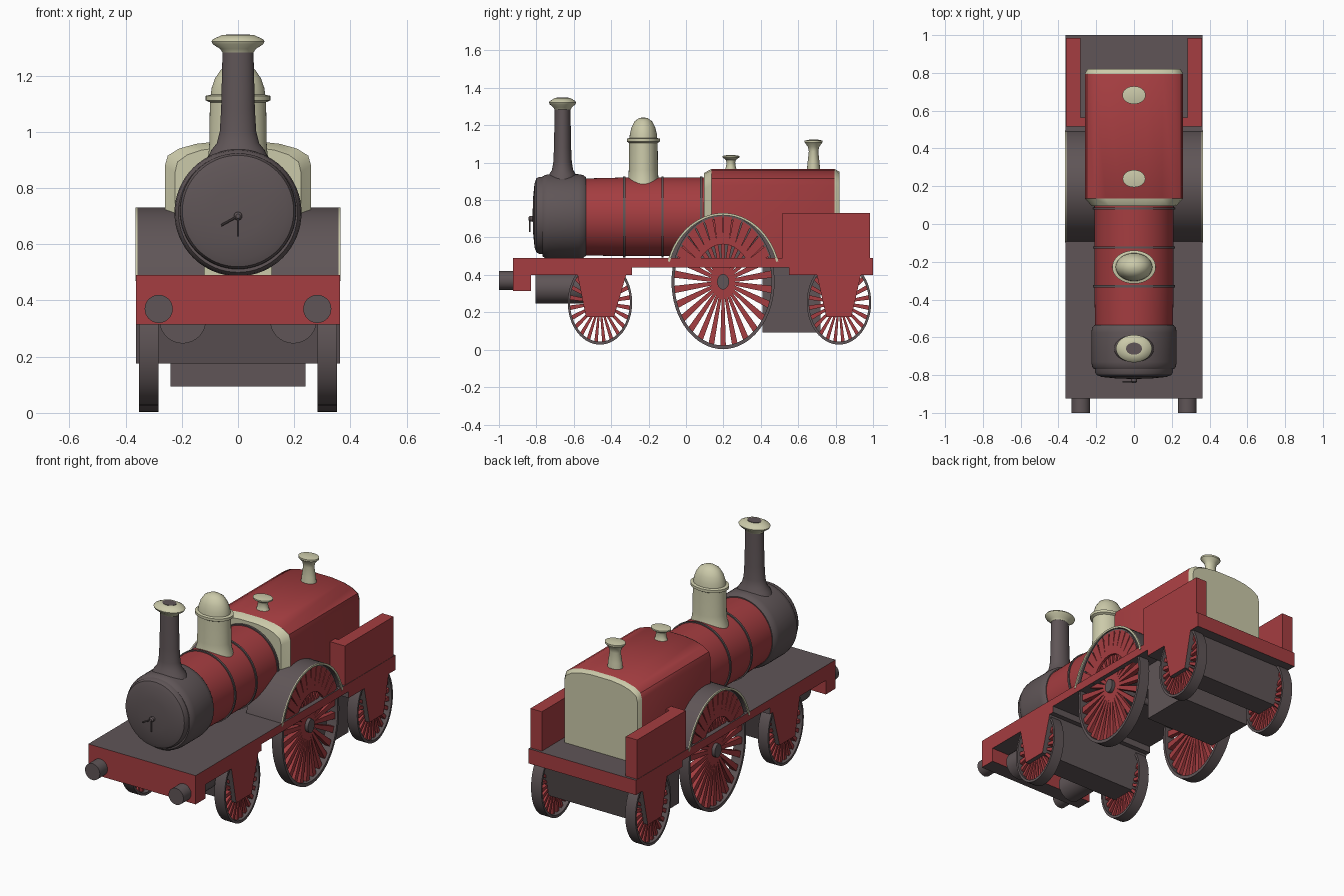
import bpy, bmesh, math
from mathutils import Vector

if "Cube" in bpy.data.objects:
    bpy.data.objects.remove(bpy.data.objects["Cube"])

def mat(name, c):
    m = bpy.data.materials.new(name)
    m.diffuse_color = (*c, 1)
    m.use_nodes = True
    m.node_tree.nodes["Principled BSDF"].inputs["Base Color"].default_value = m.diffuse_color
    return m

RED = mat("red paint", (0.376, 0.047, 0.052))
DARK = mat("dark iron", (0.115, 0.091, 0.095))
CREAM = mat("cream metal", (0.60, 0.59, 0.40))
SQ = 0.765  # everything round is squeezed along the length

def finish(bm, name, *mats, smooth=True):
    bmesh.ops.recalc_face_normals(bm, faces=bm.faces)
    me = bpy.data.meshes.new(name)
    bm.to_mesh(me)
    bm.free()
    for m in mats:
        me.materials.append(m)
    ob = bpy.data.objects.new(name, me)
    bpy.context.collection.objects.link(ob)
    if smooth:
        bpy.ops.object.select_all(action='DESELECT')
        ob.select_set(True)
        bpy.context.view_layer.objects.active = ob
        bpy.ops.object.shade_smooth_by_angle(angle=math.radians(35))
    return ob

def lathe(name, prof, loc, axis, m, sq=1.0, n=48, closed=False):
    """Spin (radius, height) points round an axis; sq squeezes along y."""
    bm = bmesh.new()
    rings = []
    for r, h in prof:
        ring = []
        for i in range(n):
            a = 2 * math.pi * i / n
            c, s = r * math.cos(a), r * math.sin(a)
            p = {'x': (h, c * sq, s), 'y': (c, h, s), 'z': (c, s * sq, h)}[axis]
            ring.append(bm.verts.new(Vector(p) + Vector(loc)))
        rings.append(ring)
    pairs = list(zip(rings, rings[1:]))
    if closed:
        pairs.append((rings[-1], rings[0]))
    for a, b in pairs:
        for i in range(n):
            j = (i + 1) % n
            bm.faces.new((a[i], a[j], b[j], b[i]))
    if not closed:
        bm.faces.new(rings[0])
        bm.faces.new(rings[-1])
    return finish(bm, name, m)

def add_prism(bm, pts, x0, x1):
    """Extrude a (y, z) outline from x0 to x1."""
    a = [bm.verts.new((x0, y, z)) for y, z in pts]
    b = [bm.verts.new((x1, y, z)) for y, z in pts]
    bm.faces.new(a)
    bm.faces.new(b)
    for i in range(len(pts)):
        j = (i + 1) % len(pts)
        bm.faces.new((a[i], a[j], b[j], b[i]))

def box(name, x, y, z, m):
    bm = bmesh.new()
    add_prism(bm, [(y[0], z[0]), (y[1], z[0]), (y[1], z[1]), (y[0], z[1])], *x)
    return finish(bm, name, m, smooth=False)

def spokes(name, cy, cz, r0, r1, w0, w1, angles, x0, x1):
    bm = bmesh.new()
    for a in angles:
        c, s = math.cos(a), math.sin(a)
        pts = [(r0, -w0), (r1, -w1), (r1, w1), (r0, w0)]
        add_prism(bm, [(cy + SQ * (r * c - w * s), cz + r * s + w * c) for r, w in pts], x0, x1)
    return finish(bm, name, RED, smooth=False)

def wheel(name, side, cy, cz, r, rim, n):
    x0, x1 = 0.283 * side, 0.352 * side
    lathe(name + "_tyre", [(r - rim, x0), (r, x0), (r, x1), (r - rim, x1)],
          (0, cy, cz), 'x', DARK, SQ, 64, True)
    spokes(name + "_spokes", cy, cz, r * 0.08, r - rim * 0.7, r * 0.022, r * 0.055,
           [2 * math.pi * (i + 0.5) / n for i in range(n)], 0.305 * side, 0.335 * side)
    h = r * 0.115
    lathe(name + "_hub", [(h, 0.29 * side), (h, 0.356 * side)], (0, cy, cz), 'x', DARK, SQ, 24)

# frame: one side outline across the full width, red sides and ends, dark top and underside
outline = [(-.925, .49), (-.925, .315), (-.83, .315), (-.83, .40), (-.58, .40), (-.535, .175),
           (-.385, .175), (-.32, .40), (-.29, .40), (-.29, .44), (.55, .44), (.55, .40),
           (.70, .40), (.75, .175), (.885, .175), (.935, .40), (1, .40), (1, .49)]
bm = bmesh.new()
add_prism(bm, outline, -0.362, 0.362)
bmesh.ops.recalc_face_normals(bm, faces=bm.faces)
for f in bm.faces:
    c = f.calc_center_median()
    end = abs(f.normal.y) > 0.99 and (c.y < -0.8 or c.y > 0.99)
    f.material_index = 0 if abs(f.normal.x) > 0.9 or end else 1
finish(bm, "frame", RED, DARK, smooth=False)

# wheels, splashers, bunkers, buffers and cylinders on both sides
CY, CZ = 0.198, 0.363
for side, tag in ((1, "right"), (-1, "left")):
    wheel(tag + "_driving_wheel", side, CY, CZ, 0.36, 0.02, 26)
    wheel(tag + "_front_wheel", side, -0.46, 0.252, 0.225, 0.016, 24)
    wheel(tag + "_rear_wheel", side, 0.818, 0.252, 0.225, 0.016, 24)

    # splasher: solid inner part, thin cover over the wheel, cream edging
    a0 = math.asin(0.11 / 0.368)
    arc = [a0 + (math.pi - 2 * a0) * i / 32 for i in range(33)]
    def ell(r, ry):
        return [(CY + ry * math.cos(a), CZ + r * math.sin(a)) for a in arc]
    outer, inner = ell(0.368, 0.31), ell(0.361, 0.30)
    for part, pts, xa, xb, m in (("splasher_body", outer, 0.12, 0.29, DARK),
                                 ("splasher_cover", outer + inner[::-1], 0.29, 0.358, DARK),
                                 ("splasher_edging", outer + ell(0.356, 0.298)[::-1], 0.358, 0.364, CREAM)):
        bm = bmesh.new()
        add_prism(bm, pts, xa * side, xb * side)
        finish(bm, tag + "_" + part, m)
    spokes(tag + "_splasher_slats", CY, CZ, 0.2, 0.35, 0.021, 0.029,
           [math.radians(28 + 124 * i / 11) for i in range(12)], 0.34 * side, 0.354 * side)

    box(tag + "_bunker", (0.283 * side, 0.36 * side), (0.515, 0.985), (0.48, 0.73), RED)
    box(tag + "_bunker_front", (0.24 * side, 0.29 * side), (0.515, 0.565), (0.48, 0.73), RED)
    lathe(tag + "_buffer", [(0.05, -1.0), (0.05, -0.92)], (0.282 * side, 0, 0.37), 'y', DARK, n=32)
    lathe(tag + "_cylinder", [(0.083, -0.805), (0.083, -0.45)], (0.197 * side, 0, 0.33), 'y', DARK, n=32)

# axles and ash pan
for name, y, z in (("driving_axle", CY, CZ), ("front_axle", -0.46, 0.252), ("rear_axle", 0.818, 0.252)):
    lathe(name, [(0.022, -0.3), (0.022, 0.3)], (0, y, z), 'x', DARK, SQ, 16)
box("ash_pan", (-0.24, 0.24), (0.41, 0.72), (0.093, 0.46), DARK)

# boiler, bands, smokebox and door
BZ = 0.71
lathe("boiler", [(0.205, -0.56), (0.21, -0.35), (0.21, 0.12)], (0, 0, BZ), 'y', RED, n=64)
for i, y in enumerate((-0.33, -0.125, 0.082)):
    lathe(f"boiler_band_{i + 1}", [(0.2, y - .006), (0.217, y - .006), (0.217, y + .006), (0.2, y + .006)],
          (0, 0, BZ), 'y', DARK, n=64, closed=True)
lathe("smokebox", [(0.212, -0.768), (0.222, -0.755), (0.226, -0.73), (0.226, -0.575), (0.222, -0.55), (0.21, -0.535)],
      (0, 0, BZ + 0.002), 'y', DARK, n=64)
lathe("smokebox_door", [(0.207, -0.76), (0.206, -0.785), (0.198, -0.8), (0.17, -0.81), (0.09, -0.818), (0.01, -0.82)],
      (0, 0, 0.718), 'y', DARK, n=64)
lathe("door_knob", [(0.015, -0.81), (0.015, -0.835), (0.008, -0.842)], (0, 0, 0.70), 'y', DARK, n=16)

# two thin door handles
for i, (dx, dz) in enumerate(((-0.06, -0.033), (0, -0.072))):
    d = Vector((dx, 0, dz))
    bm = bmesh.new()
    bmesh.ops.create_cone(bm, cap_ends=True, segments=8, radius1=0.004, radius2=0.004, depth=d.length)
    bm.transform(d.to_track_quat('Z', 'Y').to_matrix().to_4x4())
    bmesh.ops.translate(bm, verts=bm.verts, vec=Vector((0, -0.836, 0.70)) + d / 2)
    finish(bm, f"door_handle_{i + 1}", DARK)

# chimney and cap
lathe("chimney", [(0.115, 0.89), (0.095, 0.935), (0.075, 0.96), (0.065, 1.0), (0.06, 1.08), (0.055, 1.29)],
      (0, -0.66, 0), 'z', DARK, SQ)
lathe("chimney_cap", [(0.056, 1.283), (0.064, 1.295), (0.09, 1.312), (0.095, 1.322), (0.088, 1.33), (0.055, 1.345), (0.04, 1.345)],
      (0, -0.66, 0), 'z', CREAM, SQ)
lathe("chimney_mouth", [(0.042, 1.33), (0.042, 1.347)], (0, -0.66, 0), 'z', DARK, SQ)

# steam dome
lathe("steam_dome", [(0.12, 0.87), (0.105, 0.92), (0.102, 0.96), (0.1, 1.105), (0.115, 1.112), (0.115, 1.128),
                     (0.097, 1.132), (0.094, 1.155), (0.082, 1.19), (0.06, 1.222), (0.03, 1.238), (0.004, 1.242)],
      (0, -0.228, 0), 'z', CREAM, SQ)

# firebox: rounded section lofted along the length, cream at both ends
half = [(.26, .48), (.26, .88), (.25, .915), (.21, .94), (.15, .957), (.07, .966)]
section = half + [(-x, z) for x, z in half[::-1]]
bm = bmesh.new()
rings = [[bm.verts.new((x * k, y, z - d * (z > .5))) for x, z in section]
         for y, k, d in ((.095, .86, .022), (.135, 1, 0), (.795, 1, 0), (.82, .95, .015))]
for a, b in zip(rings, rings[1:]):
    for i in range(len(section)):
        j = (i + 1) % len(section)
        bm.faces.new((a[i], a[j], b[j], b[i]))
bm.faces.new(rings[0])
bm.faces.new(rings[-1])
for f in bm.faces:
    f.material_index = int(not 0.135 < f.calc_center_median().y < 0.795)
finish(bm, "firebox", RED, CREAM)

# safety valves
lathe("front_valve", [(0.045, 0.955), (0.035, 0.975), (0.03, 1.0), (0.035, 1.015), (0.06, 1.028), (0.06, 1.036), (0.03, 1.04)],
      (0, 0.24, 0), 'z', CREAM, SQ, 32)
lathe("rear_valve", [(0.047, 0.955), (0.042, 1.0), (0.033, 1.06), (0.04, 1.085), (0.062, 1.108), (0.062, 1.118), (0.03, 1.123)],
      (0, 0.682, 0), 'z', CREAM, SQ, 32)
